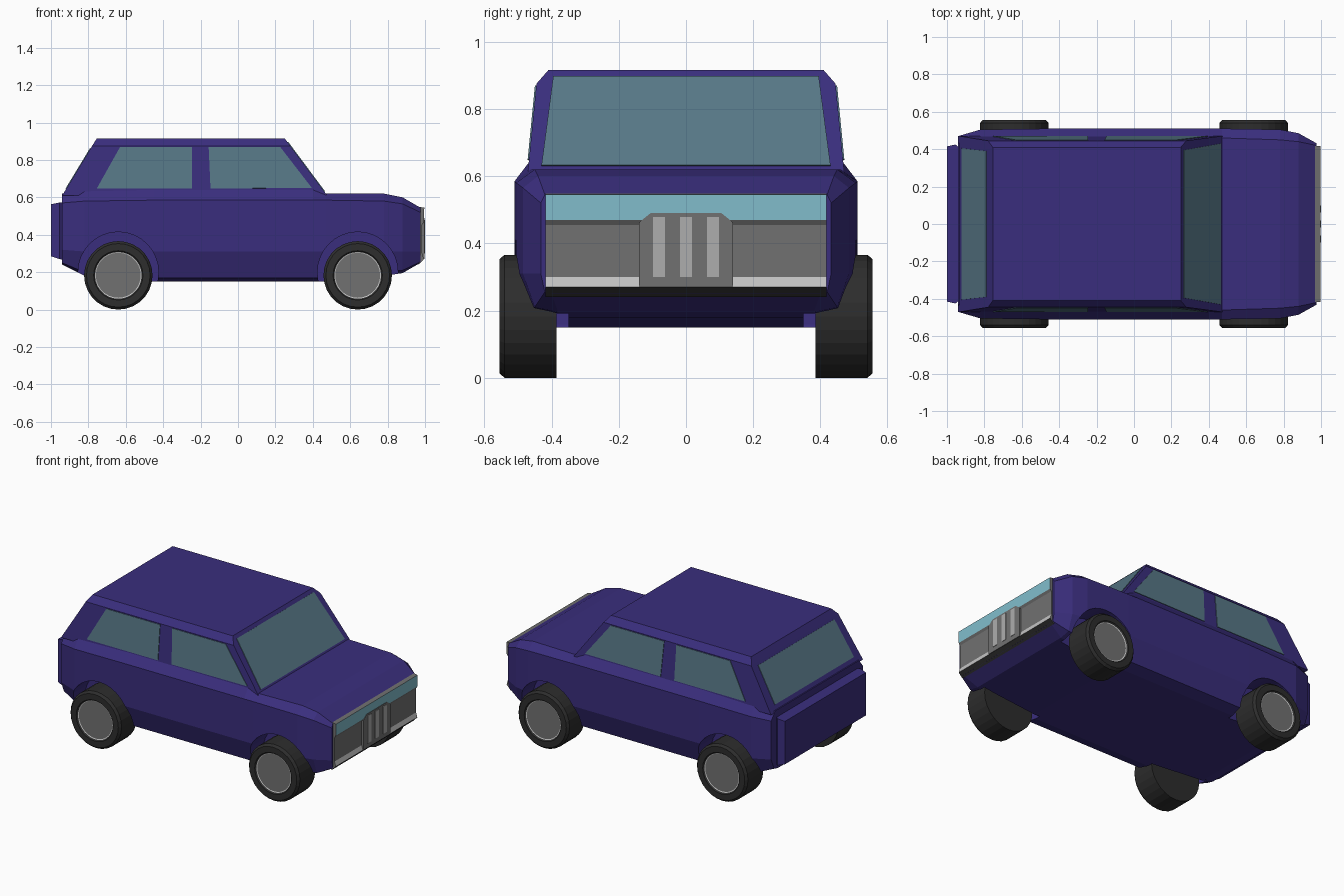
import bpy, bmesh, math
from mathutils import Vector

if "Cube" in bpy.data.objects:
    bpy.data.objects.remove(bpy.data.objects["Cube"])


def material(name, rgb):
    m = bpy.data.materials.new(name)
    m.diffuse_color = (*rgb, 1)
    m.use_nodes = True
    m.node_tree.nodes["Principled BSDF"].inputs["Base Color"].default_value = m.diffuse_color
    return m


PAINT = material("purple_paint", (0.042, 0.027, 0.205))
GLASS = material("window_glass", (0.095, 0.185, 0.24))
LAMP = material("headlamp_blue", (0.223, 0.515, 0.61))
GREY = material("mid_grey", (0.165, 0.165, 0.165))
CHROME = material("light_chrome", (0.55, 0.55, 0.55))
SLAT = material("slat_grey", (0.42, 0.42, 0.42))
RUBBER = material("black_rubber", (0.026, 0.026, 0.026))


def make(name, verts, faces, mats, indices=None):
    bm = bmesh.new()
    vs = [bm.verts.new(v) for v in verts]
    for i, f in enumerate(faces):
        face = bm.faces.new([vs[k] for k in f])
        face.material_index = indices[i] if indices else 0
    bmesh.ops.recalc_face_normals(bm, faces=bm.faces)
    me = bpy.data.meshes.new(name)
    bm.to_mesh(me)
    bm.free()
    for m in mats:
        me.materials.append(m)
    ob = bpy.data.objects.new(name, me)
    bpy.context.collection.objects.link(ob)
    return ob


def loft(name, rings, mats, side_index=None, cap_index=0):
    """Skin equal-length closed rings and cap both ends."""
    n = len(rings[0])
    faces, idx = [], []
    for r in range(len(rings) - 1):
        for k in range(n):
            j = (k + 1) % n
            faces.append((r * n + k, r * n + j, (r + 1) * n + j, (r + 1) * n + k))
            idx.append(side_index[k] if side_index else 0)
    last = (len(rings) - 1) * n
    faces += [tuple(range(n)), tuple(range(last, last + n))]
    idx += [cap_index, cap_index]
    return make(name, [v for ring in rings for v in ring], faces, mats, idx)


def plate(name, corners, outward, mat, t=0.004):
    c = [Vector(p) for p in corners]
    nrm = (c[1] - c[0]).cross(c[2] - c[0]).normalized()
    if nrm.dot(Vector(outward)) < 0:
        nrm = -nrm
    return loft(name, [[p - nrm * t for p in c], [p + nrm * t for p in c]], [mat])


# Lower body: half cross-sections (y, z) from floor to bonnet along x
stations = [
    (-0.94, [(.40, .24), (.44, .25), (.47, .32), (.47, .57), (.43, .62)]),
    (-0.82, [(.38, .18), (.46, .20), (.505, .31), (.505, .58), (.465, .637)]),
    (-0.45, [(.385, .15), (.46, .17), (.51, .31), (.51, .585), (.468, .64)]),
    (0.40, [(.385, .15), (.46, .17), (.51, .31), (.51, .585), (.468, .64)]),
    (0.47, [(.385, .15), (.46, .17), (.51, .31), (.51, .585), (.46, .62)]),
    (0.78, [(.38, .18), (.46, .20), (.505, .31), (.505, .58), (.45, .62)]),
    (0.88, [(.38, .195), (.45, .21), (.485, .31), (.485, .565), (.44, .60)]),
    (0.975, [(.40, .25), (.42, .255), (.432, .31), (.432, .52), (.42, .545)]),
]
rings = [[(x, y, z) for y, z in half] + [(x, -y, z) for y, z in reversed(half)]
         for x, half in stations]
body = loft("lower_body", rings, [PAINT])

# Wheel arches cut into the body
cutters = []
for x in (-0.64, 0.64):
    for s in (-1, 1):
        ring = [(x + .215 * math.cos(a * math.tau / 32), .2 + .215 * math.sin(a * math.tau / 32))
                for a in range(32)]
        cut = loft("arch_cutter", [[(px, s * y, pz) for px, pz in ring] for y in (.35, .7)], [PAINT])
        cut.hide_render = True
        cutters.append(cut)
        mod = body.modifiers.new("arch", 'BOOLEAN')
        mod.operation = 'DIFFERENCE'
        mod.solver = 'EXACT'
        mod.object = cut
cut_mesh = bpy.data.meshes.new_from_object(
    body.evaluated_get(bpy.context.evaluated_depsgraph_get()))
body.modifiers.clear()
body.data = cut_mesh
for cut in cutters:
    bpy.data.objects.remove(cut)

# Cabin: tapered levels (z, rear x, front x, half width)
levels = [(.61, -.94, .477, .471), (.875, -.78, .28, .445), (.915, -.755, .25, .41)]
loft("cabin", [[(a, -w, z), (b, -w, z), (b, w, z), (a, w, z)] for z, a, b, w in levels], [PAINT])


# Windows
def screen_x(z):
    return .477 - (z - .61) * .227 / .305


def rear_x(z):
    return -.94 + (z - .61) * .185 / .305


def side_y(z):
    return .471 - (z - .61) * .026 / .265


plate("windscreen", [(screen_x(z), y, z) for y, z in
                     ((-.43, .63), (.43, .63), (.395, .895), (-.395, .895))], (1, 0, 0), GLASS)
plate("rear_window", [(rear_x(z), y, z) for y, z in
                      ((-.405, .645), (.405, .645), (.39, .86), (-.39, .86))], (-1, 0, 0), GLASS)
side_windows = {
    "rear_side_window": [(-.755, .647), (-.245, .647), (-.245, .87), (-.63, .87)],
    "front_side_window": [(-.147, .647), (.395, .65), (.225, .87), (-.157, .87)],
}
for name, pts in side_windows.items():
    for s in (-1, 1):
        plate(name, [(x, s * side_y(z), z) for x, z in pts], (0, s, 0), GLASS)

# Tailgate panel
loft("tailgate", [[(x, -y, a), (x, y, a), (x, y, b), (x, -y, b)] for x, y, a, b in
                  ((-.93, .405, .265, .575), (-.955, .425, .27, .572), (-1.0, .415, .285, .563))],
     [PAINT])

# Front fascia: profile (x, z) with one colour per strip
profile = [(.96, .55), (.996, .545), (.994, .47), (.985, .455), (.985, .30),
           (.994, .27), (.965, .24)]
loft("front_fascia", [[(x, y, z) for x, z in profile] for y in (-.418, .418)],
     [GREY, LAMP, SLAT, CHROME, RUBBER], [0, 1, 0, 0, 3, 4, 0])

# Centre grille with three upright slats
shape = [(-.14, .27), (.14, .27), (.14, .462), (.105, .49), (-.105, .49), (-.14, .462)]
loft("centre_grille", [[(x, y, z) for y, z in shape] for x in (.97, .997)], [GREY])
for y in (-.08, 0, .08):
    plate("grille_slat", [(.996, y - .018, .30), (.996, y + .018, .30),
                          (.996, y + .018, .478), (.996, y - .018, .478)], (1, 0, 0), SLAT)

# Wheels: lathed tyre with chrome lip and grey disc, profile (radius, y)
wheel = [(.183, .385), (.183, .54), (.17, .555), (.132, .555), (.125, .547), (.12, .545)]
SEG = 28
for x in (-.64, .64):
    for s in (-1, 1):
        rings = [[(x + r * math.cos(k * math.tau / SEG), s * y, .183 + r * math.sin(k * math.tau / SEG))
                  for k in range(SEG)] for r, y in wheel]
        w = loft("wheel", rings, [RUBBER, CHROME, GREY])
        for p in w.data.polygons:
            r = math.hypot(p.center.x - x, p.center.z - .183)
            if abs(p.center.y) > .544:
                p.material_index = 2 if r < .1 else (1 if r < .125 else 0)
